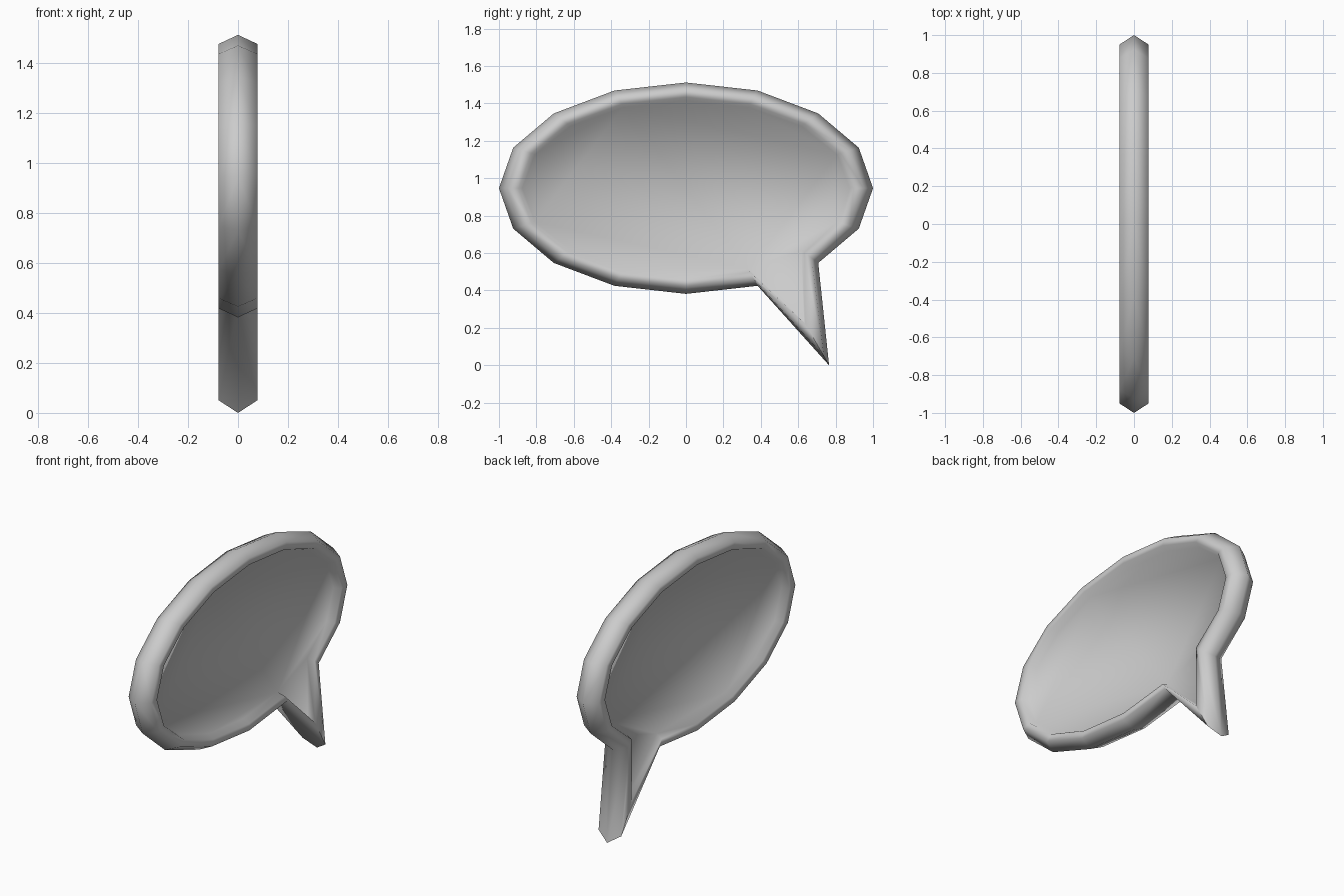
import bpy, bmesh, math

if "Cube" in bpy.data.objects:
    bpy.data.objects.remove(bpy.data.objects["Cube"])

CZ = 0.947   # height of the ellipse centre
N = 16       # sides of the bubble outline
# ring data: half depth x, ellipse radius y, ellipse radius z, tail tip (y, z)
RIDGE = (0.0, 1.0, 0.565, (0.765, 0.0))
# flat-topped rim, then a steep wall down to the recessed panel
RINGS = [
    (0.077, 0.95, 0.529, (0.737, 0.05)),
    (0.077, 0.895, 0.487, (0.637, 0.222)),
    (0.035, 0.875, 0.468, (0.625, 0.245)),
]


def outline(bm, ring, side):
    """Ellipse loop with the tail tip added between two lower corners."""
    x, ry, rz, tip = ring
    loop = []
    for i in range(N):
        a = math.radians(-45 + i * 360 / N)
        loop.append(bm.verts.new((side * x, ry * math.cos(a), CZ + rz * math.sin(a))))
    loop.append(bm.verts.new((side * x, *tip)))
    return loop


def bridge(bm, a, b):
    for i in range(len(a)):
        j = (i + 1) % len(a)
        bm.faces.new((a[i], a[j], b[j], b[i]))


bm = bmesh.new()
ridge = outline(bm, RIDGE, 1)
for side in (1, -1):
    # raised rim
    previous = ridge
    for ring in RINGS:
        loop = outline(bm, ring, side)
        bridge(bm, previous, loop)
        # keep the tail point crisp
        bm.edges.get((previous[N], loop[N])).smooth = False
        previous = loop
    # recessed panel and tail panel
    bm.faces.new(previous[:N])
    bm.faces.new((previous[N - 1], previous[N], previous[0]))

bmesh.ops.recalc_face_normals(bm, faces=bm.faces)
for f in bm.faces:
    f.smooth = True

mesh = bpy.data.meshes.new("speech_bubble")
bm.to_mesh(mesh)
bm.free()
bubble = bpy.data.objects.new("speech_bubble", mesh)
bpy.context.collection.objects.link(bubble)
